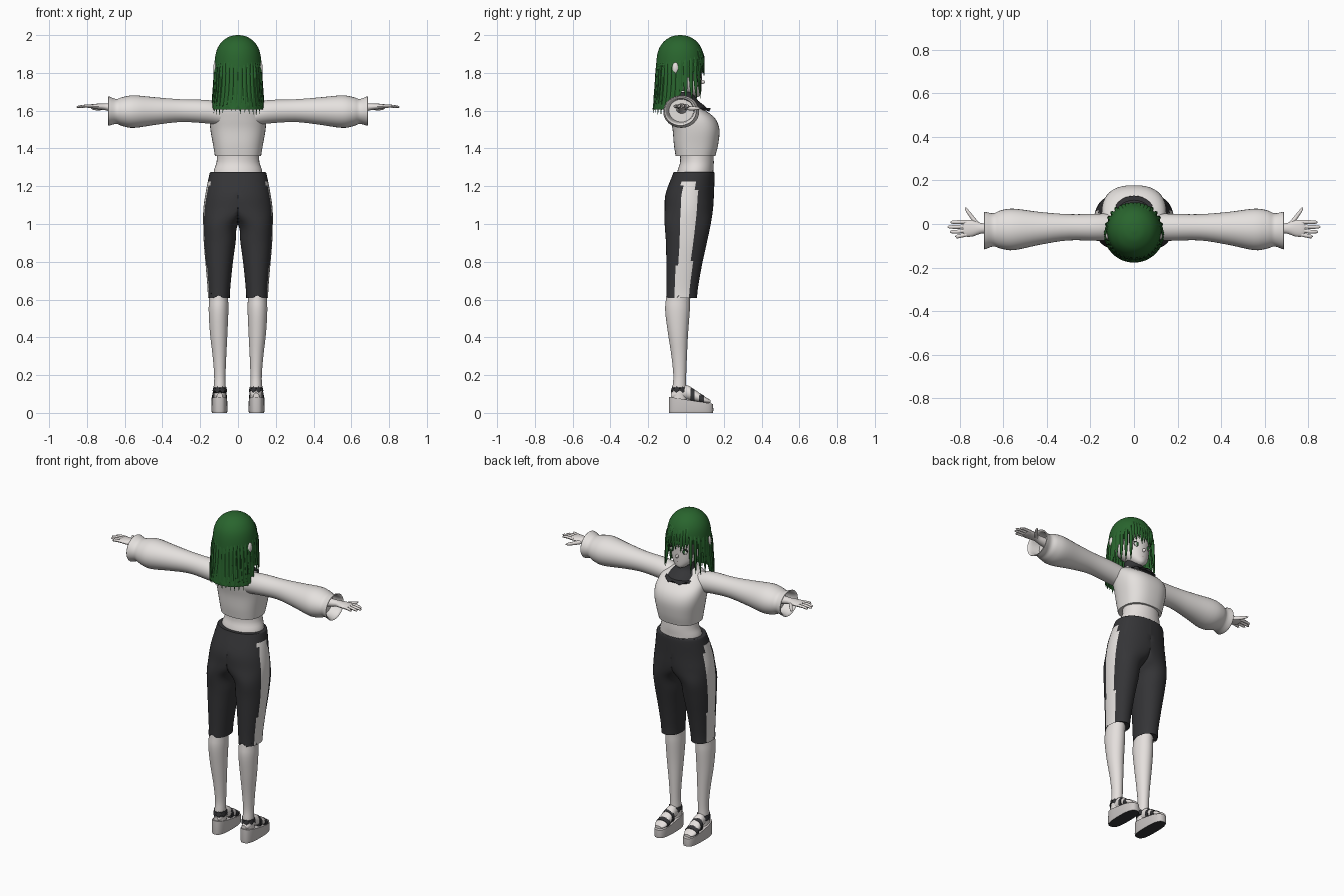
import bpy, bmesh, math, random
from mathutils import Vector

random.seed(4)
if "Cube" in bpy.data.objects:
    bpy.data.objects.remove(bpy.data.objects["Cube"])


def material(name, r, g, b):
    m = bpy.data.materials.new(name)
    m.use_nodes = True
    m.diffuse_color = (r, g, b, 1)
    node = m.node_tree.nodes["Principled BSDF"]
    node.inputs["Base Color"].default_value = (r, g, b, 1)
    node.inputs["Roughness"].default_value = 0.8
    return m


skin = material("skin", .78, .74, .72)
cloth = material("pale cloth", .78, .75, .73)
dark = material("dark cloth", .035, .035, .038)
green = material("green hair", .022, .13, .027)
sole_grey = material("sole grey", .6, .57, .56)
black = material("lash black", .012, .015, .012)
iris_green = material("iris green", .03, .12, .04)
lip = material("lip", .45, .25, .23)


def finish(name, bm, mats, mirror):
    mesh = bpy.data.meshes.new(name)
    bm.to_mesh(mesh)
    bm.free()
    ob = bpy.data.objects.new(name, mesh)
    bpy.context.collection.objects.link(ob)
    for m in mats:
        mesh.materials.append(m)
    bpy.ops.object.select_all(action='DESELECT')
    ob.select_set(True)
    bpy.context.view_layer.objects.active = ob
    bpy.ops.object.shade_smooth_by_angle(angle=math.radians(45))
    if mirror:
        mod = ob.modifiers.new("Mirror", 'MIRROR')
        mod.use_mirror_merge = False
    return ob


def smooth_sections(rows, sub):
    """Catmull-Rom interpolation between cross-sections."""
    rows = [Vector(r) for r in rows]
    out = []
    for i in range(len(rows) - 1):
        a, b, c, d = rows[max(i - 1, 0)], rows[i], rows[i + 1], rows[min(i + 2, len(rows) - 1)]
        for k in range(sub):
            t = k / sub
            out.append((b * 2 + (c - a) * t + (a * 2 - b * 5 + c * 4 - d) * t ** 2
                        + (b * 3 - a - c * 3 + d) * t ** 3) / 2)
    return out + [rows[-1]]


def loft(name, rows, mats, axis='Z', segs=32, sub=4, power=2, mirror=False, edit=None):
    """Skin rounded sections (position, centre u, centre v, radius u, radius v)."""
    bm = bmesh.new()
    rings = []
    for t, cu, cv, ru, rv in smooth_sections(rows, sub):
        ring = []
        for j in range(segs):
            a = math.tau * j / segs
            c, s = math.cos(a), math.sin(a)
            u = cu + ru * math.copysign(abs(c) ** (2 / power), c)
            v = cv + rv * math.copysign(abs(s) ** (2 / power), s)
            ring.append(bm.verts.new({'Z': (u, v, t), 'X': (t, u, v), 'Y': (v, t, u)}[axis]))
        rings.append(ring)
    for low, high in zip(rings, rings[1:]):
        for j in range(segs):
            k = (j + 1) % segs
            bm.faces.new((low[j], low[k], high[k], high[j]))
    bm.faces.new(rings[0][::-1])
    bm.faces.new(rings[-1])
    bmesh.ops.recalc_face_normals(bm, faces=bm.faces[:])
    if edit:
        edit(bm, rings)
    return finish(name, bm, mats, mirror)


def ball(name, centre, size, mat, mirror=False):
    bm = bmesh.new()
    bmesh.ops.create_uvsphere(bm, u_segments=16, v_segments=10, radius=1)
    for v in bm.verts:
        v.co = Vector(a * b for a, b in zip(v.co, size)) + Vector(centre)
    return finish(name, bm, [mat], mirror)


def zigzag(ring, depth, period):
    for j, v in enumerate(ring):
        v.co.z += depth * abs((j % period) / period * 2 - 1)


# Sweater body, sleeves and cowl collar
loft("sweater", [(1.36, 0, .05, .122, .105), (1.42, 0, .053, .132, .117), (1.5, 0, .053, .146, .124),
                 (1.56, 0, .035, .148, .118), (1.61, 0, .0, .135, .09), (1.645, 0, -.015, .085, .06),
                 (1.67, 0, -.01, .05, .045)], [cloth], power=2.5, segs=40)
loft("sleeve", [(.08, -.01, 1.58, .06, .06), (.16, -.015, 1.594, .062, .062), (.3, -.015, 1.6, .06, .06),
                (.43, -.02, 1.598, .075, .072), (.55, -.025, 1.595, .095, .086), (.61, -.025, 1.595, .088, .077),
                (.645, -.027, 1.596, .076, .066), (.685, -.03, 1.598, .086, .078), (.675, -.03, 1.598, .074, .066),
                (.62, -.025, 1.6, .065, .06)], [cloth], axis='X', mirror=True)
loft("collar", [(1.595, 0, .035, .1, .095), (1.63, 0, .015, .083, .078), (1.66, 0, .0, .06, .058),
                (1.7, 0, -.005, .055, .052)], [dark],
     edit=lambda bm, rings: zigzag(rings[0], .02, 4))

# Bare waist, with the shorts below it
loft("waist", [(1.22, 0, .045, .13, .1), (1.28, 0, .05, .128, .095), (1.33, 0, .058, .113, .089),
               (1.4, 0, .055, .11, .088)], [skin])


def tailor_shorts(bm, rings):
    for v in bm.verts:
        v.co.x = max(v.co.x, 0)
    zigzag(rings[-1], .035, 5)
    for f in bm.faces:
        c = f.calc_center_median()
        side = abs(c.y - (.02 - (1.23 - c.z) * .065)) < .039
        if len(f.verts) == 4 and side and f.normal.x > .3 and c.z < 1.23:
            f.material_index = 1


loft("shorts", [(1.275, 0, .04, .145, .106), (1.26, 0, .04, .152, .111), (1.16, 0, .02, .172, .128),
                (1.08, .03, .015, .153, .128), (1.0, .09, .009, .094, .122), (.9, .097, .002, .084, .108),
                (.78, .1, -.01, .071, .094), (.66, .101, -.02, .06, .083), (.6, .102, -.023, .058, .081)],
     [dark, cloth], segs=40, sub=5, power=2.15, mirror=True, edit=tailor_shorts)

# Legs, feet and wedge sandals
loft("leg", [(.8, .1, -.015, .05, .07), (.62, .102, -.04, .05, .064), (.54, .103, -.045, .052, .065),
             (.42, .102, -.042, .046, .053), (.3, .098, -.036, .036, .041), (.2, .096, -.033, .03, .034),
             (.14, .096, -.035, .031, .036), (.07, .096, -.035, .032, .042)], [skin], mirror=True)
loft("foot", [(-.08, .09, .096, .015, .015), (-.05, .1, .096, .03, .03), (0, .11, .096, .038, .032),
              (.05, .09, .098, .03, .036), (.1, .068, .1, .018, .038), (.13, .06, .1, .008, .022)],
     [skin], axis='Y', segs=20, mirror=True)


def shape_wedge(bm, rings):
    for v in bm.verts:
        if v.co.z > .02:
            v.co.z = .085 - .16 * (v.co.y + .09)
    for f in bm.faces:
        if f.normal.z < -.7:
            f.material_index = 1


loft("sandal_platform", [(0, .098, .027, .04, .116), (.015, .098, .027, .043, .118), (.08, .098, .027, .041, .116)],
     [sole_grey, dark], sub=1, power=2.8, mirror=True, edit=shape_wedge)
loft("ankle_strap", [(.105, .096, -.034, .038, .046), (.142, .096, -.034, .035, .041)], [dark], sub=1,
     mirror=True, edit=lambda bm, rings: (zigzag(rings[0], .015, 4), zigzag(rings[1], -.015, 4)))
loft("instep_strap", [(.025, .093, .098, .043, .038), (.045, .088, .098, .037, .039)], [dark], axis='Y',
     sub=1, mirror=True)
loft("toe_strap", [(.07, .075, .099, .031, .041), (.095, .068, .099, .024, .041)], [dark], axis='Y',
     sub=1, mirror=True)

# Forearm, palm, fingers and thumb
loft("forearm", [(.55, -.025, 1.605, .035, .033), (.66, -.022, 1.615, .026, .023), (.7, -.02, 1.62, .024, .018),
                 (.74, -.02, 1.622, .037, .015), (.77, -.02, 1.623, .038, .012), (.785, -.02, 1.623, .03, .008)],
     [skin], axis='X', segs=16, mirror=True)
for name, y, tip in (("index", .009, .842), ("middle", -.01, .855), ("ring", -.029, .845), ("little", -.048, .82)):
    spread = y * 1.15 - .002
    loft(name + "_finger", [(.765, y, 1.623, .009, .009), (.81, spread, 1.624, .009, .008),
                            (tip - .008, spread, 1.62, .007, .006), (tip, spread, 1.62, .002, .002)],
         [skin], axis='X', segs=8, sub=2, mirror=True)
loft("thumb", [(-.005, 1.616, .715, .012, .014), (.03, 1.612, .742, .011, .012), (.06, 1.612, .764, .008, .009),
               (.076, 1.612, .773, .002, .003)], [skin], axis='Y', segs=10, sub=3, mirror=True)

# Head, ears and face
loft("neck", [(1.62, 0, -.01, .045, .045), (1.75, 0, -.015, .04, .042)], [skin], sub=1)
loft("head", [(1.672, 0, .05, .012, .015), (1.685, 0, .04, .036, .038), (1.72, 0, .016, .07, .066),
              (1.78, 0, -.012, .09, .096), (1.85, 0, -.025, .1, .11), (1.92, 0, -.03, .088, .1),
              (1.97, 0, -.03, .03, .03)], [skin])
ball("ear", (.118, -.055, 1.825), (.013, .018, .032), skin, True)
ball("nose", (0, .086, 1.752), (.008, .014, .011), skin)
ball("eye_lash", (.04, .069, 1.787), (.021, .008, .017), black, True)
ball("eye_white", (.04, .072, 1.782), (.018, .007, .014), skin, True)
ball("iris", (.039, .0745, 1.783), (.01, .006, .014), iris_green, True)
ball("mouth", (0, .076, 1.715), (.014, .006, .003), lip)

# Hair shell: open over the face, ragged at the hem
PROFILE = ((2.0, .008), (1.99, .05), (1.955, .094), (1.89, .12), (1.75, .129), (1.65, .138), (1.6, .143))


def hair_radius(z):
    for (z1, r1), (z2, r2) in zip(PROFILE, PROFILE[1:]):
        if z >= z2:
            return r1 + (r2 - r1) * (z1 - z) / (z1 - z2)
    return PROFILE[-1][1]


def open_face(bm, rings):
    zigzag(rings[-1], .03, 3)
    gone = [f for f in bm.faces if len(f.verts) > 4 and f.calc_center_median().z < 1.7]
    for f in bm.faces:
        c = f.calc_center_median()
        if c.z < 1.85 and c.y > .045 - (1.82 - c.z) * .6:
            gone.append(f)
    bmesh.ops.delete(bm, geom=list(set(gone)), context='FACES')


loft("hair_shell", [(z, 0, -.03, r, r * 1.03) for z, r in PROFILE], [green], segs=48, sub=5, edit=open_face)


def lock(name, degrees, top, tip, width):
    """Tapered lock lying on the hair shell, from top down to tip."""
    a = math.radians(degrees)
    rows = []
    for k, w in enumerate((.3, 1, 1, .75, .08)):
        z = top + (tip - top) * k / 4
        r = hair_radius(z) - (.002 if k else .006)
        rows.append((z, r * math.cos(a), r * 1.03 * math.sin(a) - .03,
                     width * w * (.35 + .65 * abs(math.sin(a))),
                     width * w * (.35 + .65 * abs(math.cos(a)))))
    loft(name, rows, [green], segs=8, sub=3)


# Back locks, face-framing locks and fringe
for d in range(185, 360, 10):
    lock("back_lock", d, 1.9, random.uniform(1.575, 1.605), .012)
for d in (0, 12, 26, 38, 50):
    tip = 1.64 + random.uniform(0, .03)
    for side in (d, 180 - d):
        lock("side_lock", side, 1.93, tip, .012)
for i, d in enumerate(range(56, 126, 8)):
    lock("fringe_lock", d, 1.965, 1.785 + .012 * (i % 3), .014)
